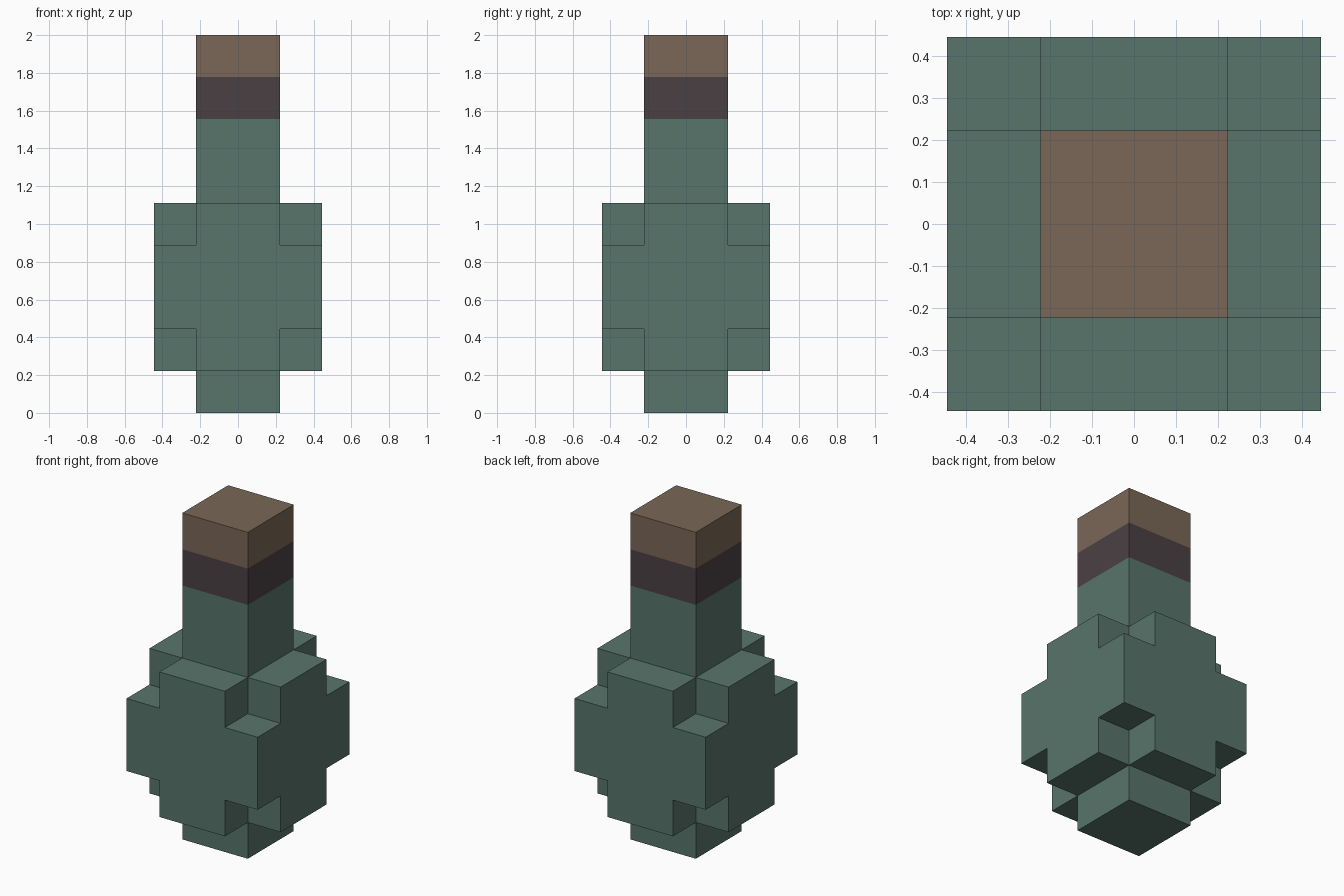
import bpy
import bmesh
from itertools import product
from mathutils import Vector

U = 2 / 9  # one block of the stepped design

if "Cube" in bpy.data.objects:
    bpy.data.objects.remove(bpy.data.objects["Cube"], do_unlink=True)


def linear(c):
    c /= 255
    return c / 12.92 if c <= 0.04045 else ((c + 0.055) / 1.055) ** 2.4


def material(name, rgb):
    m = bpy.data.materials.new(name)
    col = (*[linear(c) for c in rgb], 1)
    m.diffuse_color = col
    m.use_nodes = True
    bsdf = next(n for n in m.node_tree.nodes if n.type == 'BSDF_PRINCIPLED')
    bsdf.inputs["Base Color"].default_value = col
    return m


def block_part(name, boxes, mat):
    """Outer skin of a union of boxes (half width x, half width y, z low, z high), in blocks."""
    cells = set()
    for hx, hy, z0, z1 in boxes:
        cells |= set(product(range(-hx, hx), range(-hy, hy), range(z0, z1)))
    bm = bmesh.new()
    for cell in cells:
        for axis, side in product(range(3), (0, 1)):
            near = list(cell)
            near[axis] += 2 * side - 1
            if tuple(near) in cells:
                continue
            quad = []
            for a, b in ((0, 0), (1, 0), (1, 1), (0, 1)):
                p = list(cell)
                p[axis] += side
                p[(axis + 1) % 3] += a
                p[(axis + 2) % 3] += b
                quad.append(bm.verts.new(Vector(p) * U))
            bm.faces.new(quad if side else quad[::-1])
    bmesh.ops.remove_doubles(bm, verts=bm.verts, dist=1e-4)
    # Merge the block grid into large flat faces
    bmesh.ops.dissolve_limit(bm, angle_limit=0.01, verts=bm.verts, edges=bm.edges)
    mesh = bpy.data.meshes.new(name)
    bm.to_mesh(mesh)
    bm.free()
    mesh.materials.append(mat)
    obj = bpy.data.objects.new(name, mesh)
    bpy.context.collection.objects.link(obj)
    return obj


glass = material("green glass", (88, 117, 107))
wrap = material("dark wrap", (75, 64, 69))
cork = material("brown cork", (122, 103, 87))

# Bottle: foot and neck column, plus a bulb with notched corners
block_part("bottle_body", [(1, 1, 0, 7), (2, 2, 2, 4), (2, 1, 1, 5), (1, 2, 1, 5)], glass)
# Band around the neck and the stopper on top
block_part("neck_band", [(1, 1, 7, 8)], wrap)
block_part("stopper", [(1, 1, 8, 9)], cork)
